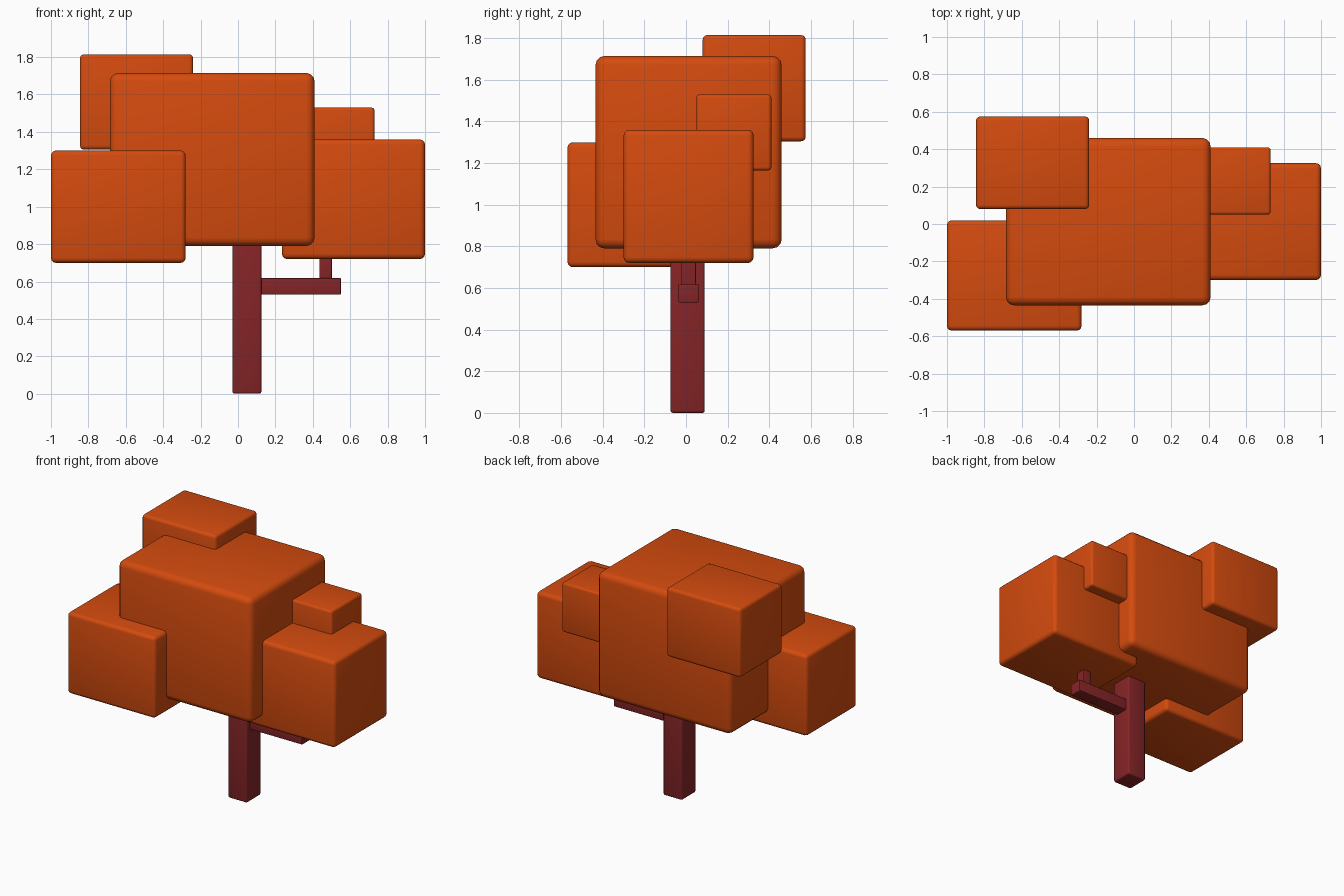
import bpy
import bmesh

if "Cube" in bpy.data.objects:
    bpy.data.objects.remove(bpy.data.objects["Cube"])


def material(name, rgb):
    m = bpy.data.materials.new(name)
    m.diffuse_color = (*rgb, 1.0)
    m.use_nodes = True
    m.node_tree.nodes["Principled BSDF"].inputs["Base Color"].default_value = m.diffuse_color
    return m


LEAF = material("autumn orange", (0.66, 0.070, 0.0045))
BARK = material("dark red bark", (0.235, 0.018, 0.020))


def block(name, x, y, z, bevel, mat):
    """Rounded box spanning the given (min, max) ranges."""
    bm = bmesh.new()
    bmesh.ops.create_cube(bm, size=1.0)
    for v in bm.verts:
        v.co = [r[0] + (c + 0.5) * (r[1] - r[0]) for c, r in zip(v.co, (x, y, z))]
    bmesh.ops.bevel(bm, geom=bm.edges[:], offset=bevel, segments=3,
                    profile=0.5, affect='EDGES')
    mesh = bpy.data.meshes.new(name)
    bm.to_mesh(mesh)
    bm.free()
    mesh.materials.append(mat)
    ob = bpy.data.objects.new(name, mesh)
    bpy.context.collection.objects.link(ob)
    bpy.context.view_layer.objects.active = ob
    bpy.ops.object.select_all(action='DESELECT')
    ob.select_set(True)
    bpy.ops.object.shade_smooth_by_angle(angle=0.6)
    return ob


# Foliage blocks
block("foliage_main", (-0.685, 0.41), (-0.435, 0.46), (0.79, 1.715), 0.045, LEAF)
block("foliage_top_back", (-0.845, -0.24), (0.08, 0.575), (1.305, 1.815), 0.022, LEAF)
block("foliage_left_front", (-1.0, -0.28), (-0.57, 0.02), (0.70, 1.30), 0.026, LEAF)
block("foliage_right", (0.235, 1.0), (-0.30, 0.325), (0.72, 1.36), 0.028, LEAF)
block("foliage_small_right", (0.30, 0.73), (0.05, 0.41), (1.165, 1.53), 0.016, LEAF)

# Trunk and side branch
block("trunk", (-0.03, 0.125), (-0.075, 0.09), (0.0, 0.88), 0.012, BARK)
block("branch", (0.08, 0.55), (-0.036, 0.06), (0.53, 0.618), 0.005, BARK)
block("branch_upright", (0.435, 0.502), (-0.022, 0.048), (0.58, 0.80), 0.004, BARK)
